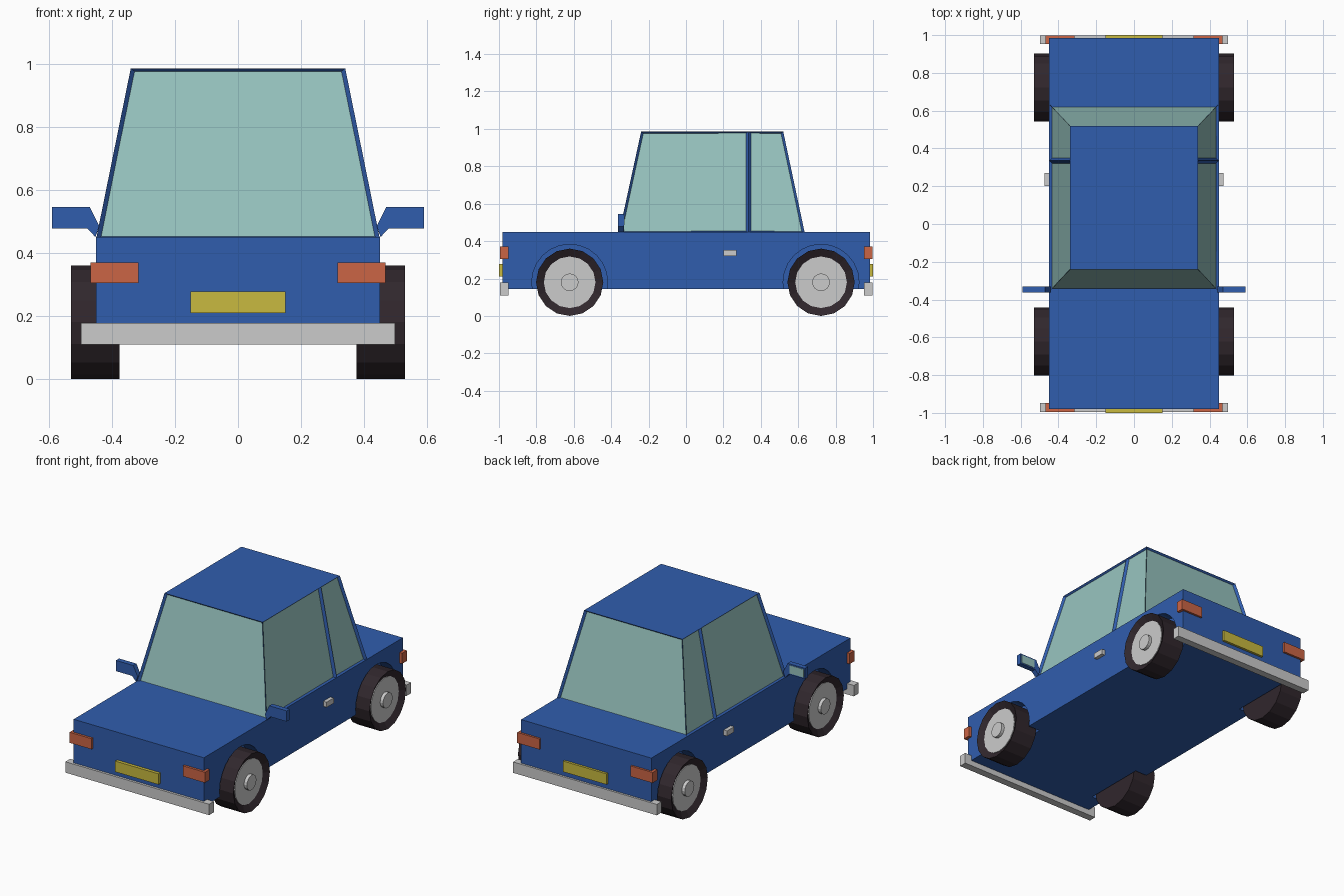
import bpy, bmesh
from math import pi, cos, sin
from mathutils import Matrix

if "Cube" in bpy.data.objects:
    bpy.data.objects.remove(bpy.data.objects["Cube"])


def material(name, rgb):
    m = bpy.data.materials.new(name)
    m.diffuse_color = (*rgb, 1)
    m.use_nodes = True
    m.node_tree.nodes["Principled BSDF"].inputs["Base Color"].default_value = m.diffuse_color
    return m


BLUE = material("blue paint", (0.03, 0.11, 0.42))
GLASS = material("glass", (0.31, 0.55, 0.52))
ORANGE = material("orange lamp", (0.60, 0.13, 0.06))
YELLOW = material("yellow plate", (0.58, 0.49, 0.05))
RUBBER = material("rubber", (0.03, 0.02, 0.026))


def finish(name, bm, *mats):
    bmesh.ops.recalc_face_normals(bm, faces=bm.faces)
    me = bpy.data.meshes.new(name)
    bm.to_mesh(me)
    bm.free()
    for m in mats:
        if m:
            me.materials.append(m)
    ob = bpy.data.objects.new(name, me)
    bpy.context.collection.objects.link(ob)
    return ob


def box(name, x, y, z, mat=None):
    bm = bmesh.new()
    bmesh.ops.create_cube(bm, size=1)
    for v in bm.verts:
        v.co = [lo + (c + 0.5) * (hi - lo) for c, (lo, hi) in zip(v.co, (x, y, z))]
    return finish(name, bm, mat)


def mirror_x(ob):
    ob.modifiers.new("mirror", 'MIRROR').use_axis = (True, False, False)
    return ob


def disc_bm(x0, x1, y, z, r, sides=16):
    """Cylinder lying along x, with a vertex at the very bottom."""
    bm = bmesh.new()
    rot = Matrix.Translation(((x0 + x1) / 2, y, z)) @ Matrix.Rotation(pi / 2, 4, 'Y')
    bmesh.ops.create_cone(bm, cap_ends=True, segments=sides, radius1=r, radius2=r,
                          depth=x1 - x0, matrix=rot)
    return bm


# Lower body with four wheel arches cut into its sides
AXLES = {"front": -0.622, "rear": 0.722}
R = 0.18
body = box("body", (-0.45, 0.45), (-0.98, 0.985), (0.145, 0.45), BLUE)
for end, y in AXLES.items():
    cutter = mirror_x(finish(end + "_arch_cutter", disc_bm(0.368, 0.6, y, R, 0.203, 24), BLUE))
    cutter.hide_render = True
    cutter.hide_viewport = True
    cut = body.modifiers.new("arch", 'BOOLEAN')
    cut.operation = 'DIFFERENCE'
    cut.solver = 'EXACT'
    cut.object = cutter

# Cabin: tapered box, side faces split at the door pillar, windows recessed
bm = bmesh.new()
bmesh.ops.create_cube(bm, size=1)
for v in bm.verts:
    top = v.co.z > 0
    v.co.x *= 0.68 if top else 0.90
    v.co.y = (0.52 if top else 0.635) if v.co.y > 0 else (-0.24 if top else -0.358)
    v.co.z = 0.985 if top else 0.443
bmesh.ops.bisect_plane(bm, geom=bm.verts[:] + bm.edges[:] + bm.faces[:],
                       plane_co=(0, 0.335, 0), plane_no=(0, 1, 0))
bm.normal_update()
panes = [f for f in bm.faces if abs(f.normal.z) < 0.9]
bmesh.ops.inset_individual(bm, faces=panes, thickness=0.019, depth=-0.014)
for f in panes:
    f.material_index = 1
for v in {v for f in panes for v in f.verts if v.co.z > 0.7}:
    v.co.z += 0.008
finish("cabin", bm, BLUE, GLASS)

# Wing mirrors: bent profile with glass set into the rear face
profile = [(0.44, 0.485), (0.452, 0.45), (0.478, 0.478), (0.59, 0.478),
           (0.59, 0.545), (0.47, 0.545)]
bm = bmesh.new()
face = bm.faces.new([bm.verts.new((x, -0.363, z)) for x, z in profile])
ext = bmesh.ops.extrude_face_region(bm, geom=[face])["geom"]
bmesh.ops.translate(bm, vec=(0, 0.031, 0), verts=[g for g in ext if isinstance(g, bmesh.types.BMVert)])
mirror_x(finish("wing_mirror", bm, BLUE))
mirror_x(box("mirror_glass", (0.485, 0.582), (-0.34, -0.33), (0.486, 0.537), GLASS))

# Door handles
mirror_x(box("door_handle", (0.44, 0.473), (0.2, 0.27), (0.32, 0.353)))

# Bumpers, lamps and plates at both ends
for end, (outer, inner, plate) in {"front": (-0.995, -0.948, -1.0),
                                   "rear": (0.998, 0.952, 1.0)}.items():
    y = sorted((outer, inner))
    box(end + "_bumper", (-0.497, 0.497), y, (0.11, 0.178))
    mirror_x(box(end + "_lamp", (0.315, 0.468), y, (0.304, 0.37), ORANGE))
    box(end + "_plate", (-0.15, 0.15), sorted((plate, inner)), (0.21, 0.277), YELLOW)

# Wheels: tyre with a recessed grey disc and a centre cap
for end, y in AXLES.items():
    bm = disc_bm(0.375, 0.53, y, R, R)
    bm.normal_update()
    outer = [f for f in bm.faces if f.normal.x > 0.9]
    bmesh.ops.inset_region(bm, faces=outer, thickness=0.043)
    bmesh.ops.translate(bm, vec=(-0.025, 0, 0), verts=outer[0].verts[:])
    mirror_x(finish(end + "_tyre", bm, RUBBER))
    mirror_x(finish(end + "_wheel_disc", disc_bm(0.49, 0.51, y, R, 0.138)))
    mirror_x(finish(end + "_hub_cap", disc_bm(0.5, 0.53, y, R, 0.047)))
